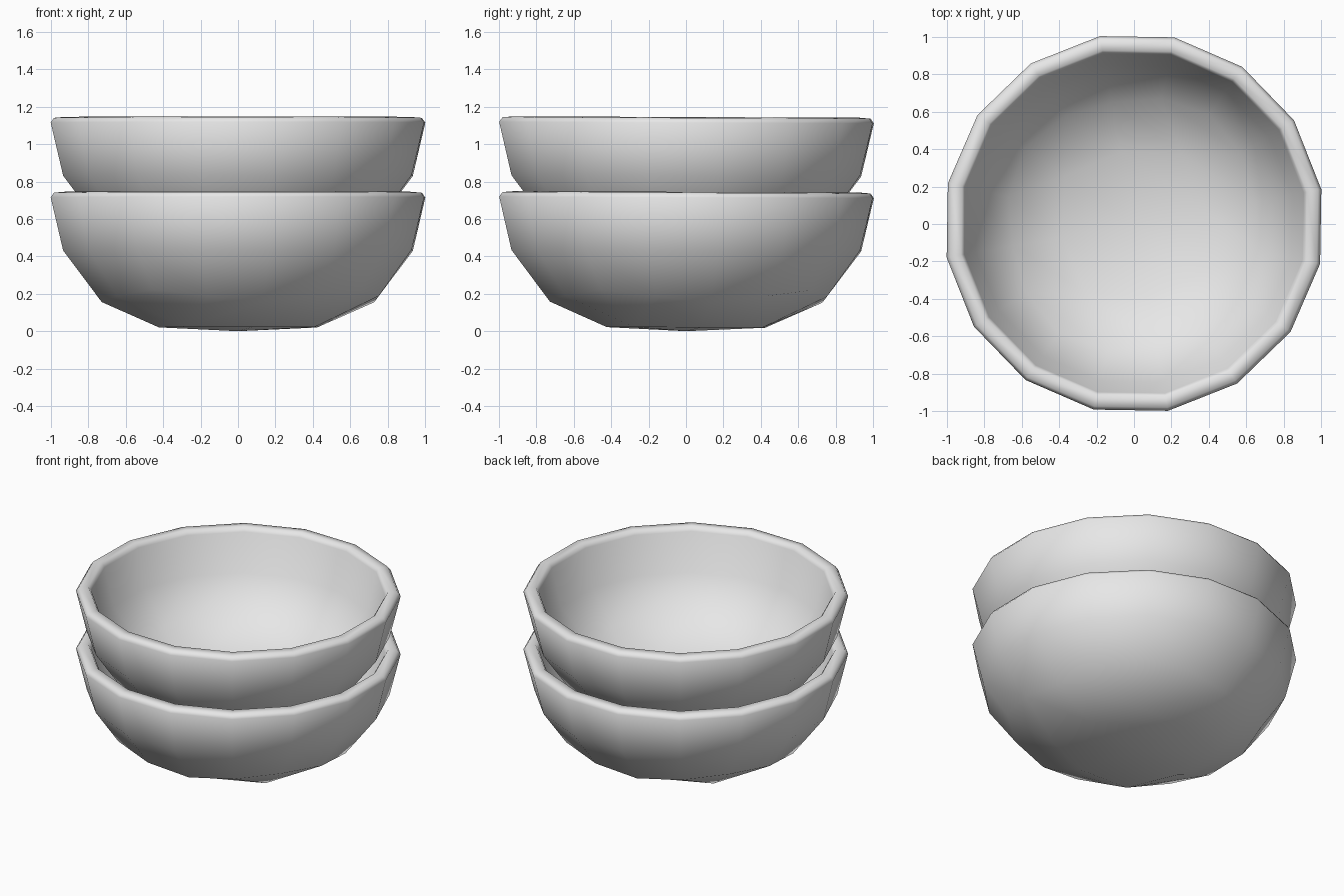
import bpy, bmesh, math
from mathutils import Vector

cube = bpy.data.objects.get("Cube")
if cube:
    bpy.data.objects.remove(cube, do_unlink=True)

TURN = math.radians(10.3)

# Rows from the base centre to the rim: radius, height at side middles, then at corners
OUTER = [(0, 0, 0, 0), (.43, .02, .50, .022), (.74, .155, .80, .22),
         (.95, .43, .95, .44), (1.018, .715, 1.018, .715)]
INNER = [(0, .09, 0, .09), (.39, .11, .45, .115), (.66, .225, .71, .28),
         (.86, .46, .86, .46), (.922, .715, .922, .715)]
# Rounded lip, ending on the inner rim
LIP = [(1.0, .74), (.94, .745), (.922, .715)]


def polar(radius, angle, z):
    return Vector((radius * math.cos(angle), radius * math.sin(angle), z))


def shell(bm, rows):
    """Half of a subdivided cube wrapped onto a rounded bowl; returns its rim edges."""
    part = bmesh.new()
    bmesh.ops.create_cube(part, size=4)
    bmesh.ops.subdivide_edges(part, edges=part.edges[:], cuts=3, use_grid_fill=True)
    upper = [v for v in part.verts if v.co.z > 0.1]
    bmesh.ops.delete(part, geom=upper, context='VERTS')
    for v in part.verts:
        x, y, z = v.co
        major, minor = max(abs(x), abs(y)), min(abs(x), abs(y))
        corner = minor / major if major > 0.1 else 0
        row = round(major + z + 2)
        r0, z0, r1, z1 = rows[row]
        # Equal angular spacing around the square ring
        quarter = round(math.atan2(y, x) / (math.pi / 2)) * math.pi / 2
        side = math.atan2(y, x) - quarter
        angle = quarter + math.copysign(corner * math.pi / 4, side) + TURN
        v.co = polar(r0 + (r1 - r0) * corner, angle, z0 + (z1 - z0) * corner)
    temp = bpy.data.meshes.new("shell_temp")
    part.to_mesh(temp)
    part.free()
    before = set(bm.edges)
    bm.from_mesh(temp)
    bpy.data.meshes.remove(temp)
    return [e for e in bm.edges if e not in before and e.is_boundary]


# Bowl mesh: outer shell, lip and inner shell welded together
bm = bmesh.new()
rim = shell(bm, OUTER)
for radius, height in LIP:
    new = bmesh.ops.extrude_edge_only(bm, edges=rim)["geom"]
    for v in (g for g in new if isinstance(g, bmesh.types.BMVert)):
        v.co = polar(radius, math.atan2(v.co.y, v.co.x), height)
    rim = [g for g in new if isinstance(g, bmesh.types.BMEdge) and g.is_boundary]
shell(bm, INNER)
bmesh.ops.remove_doubles(bm, verts=bm.verts[:], dist=0.001)
bmesh.ops.recalc_face_normals(bm, faces=bm.faces[:])
for f in bm.faces:
    f.smooth = True
mesh = bpy.data.meshes.new("bowl")
bm.to_mesh(mesh)
bm.free()

# Plain grey glaze
grey = bpy.data.materials.new("light_grey")
grey.use_nodes = True
grey.diffuse_color = (0.8, 0.8, 0.8, 1)
grey.node_tree.nodes["Principled BSDF"].inputs["Base Color"].default_value = (0.8, 0.8, 0.8, 1)
mesh.materials.append(grey)

# Two stacked bowls, leaning very slightly back
for name, height in (("lower_bowl", 0), ("upper_bowl", 0.4)):
    bowl = bpy.data.objects.new(name, mesh)
    bowl.location.z = height
    bowl.rotation_euler.x = -0.004
    bpy.context.collection.objects.link(bowl)
